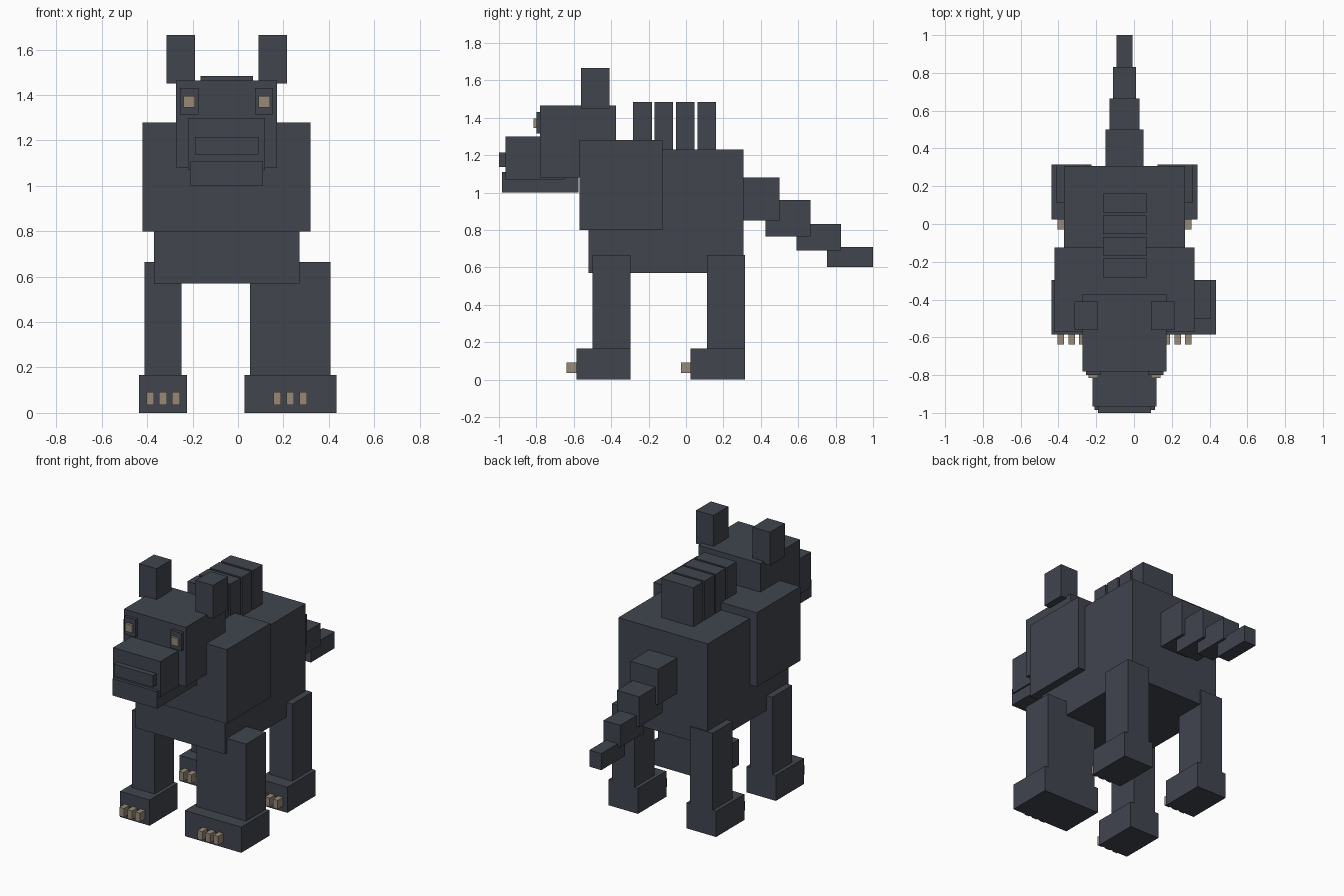
import bpy, bmesh

if "Cube" in bpy.data.objects:
    bpy.data.objects.remove(bpy.data.objects["Cube"])


def material(name, rgb):
    m = bpy.data.materials.new(name)
    m.diffuse_color = (*rgb, 1)
    m.use_nodes = True
    m.node_tree.nodes["Principled BSDF"].inputs["Base Color"].default_value = m.diffuse_color
    return m


FUR = material("charcoal fur", (0.052, 0.059, 0.076))
BONE = material("tan bone", (0.31, 0.25, 0.19))


def box(name, x, y, z, mat=FUR):
    """Box spanning the (min, max) range on each axis."""
    bm = bmesh.new()
    bmesh.ops.create_cube(bm, size=1)
    spans = (x, y, z)
    for v in bm.verts:
        v.co = [s[0] if c < 0 else s[1] for c, s in zip(v.co, spans)]
    mesh = bpy.data.meshes.new(name)
    bm.to_mesh(mesh)
    bm.free()
    mesh.materials.append(mat)
    obj = bpy.data.objects.new(name, mesh)
    bpy.context.collection.objects.link(obj)
    return obj


MID = -0.05  # centre line of the body


def centred(name, half, y, z):
    return box(name, (MID - half, MID + half), y, z)


# Torso and head
centred("body", 0.32, (-0.52, 0.307), (0.57, 1.23))
centred("chest", 0.37, (-0.57, -0.125), (0.80, 1.28))
centred("head", 0.222, (-0.78, -0.373), (1.08, 1.465))
centred("snout", 0.17, (-0.965, -0.65), (1.07, 1.30))
centred("jaw", 0.16, (-0.985, -0.575), (1.0, 1.11))
centred("nose", 0.14, (-1.0, -0.96), (1.138, 1.215))

# Ears and eyes on both sides of the head
for side, s in (("left", -1), ("right", 1)):
    def pair(name, a, b, y, z, mat=FUR):
        box(f"{side}_{name}", sorted((MID + s * a, MID + s * b)), y, z, mat)
    pair("ear", 0.14, 0.265, (-0.562, -0.41), (1.45, 1.665))
    pair("eye_socket", 0.125, 0.205, (-0.80, -0.77), (1.315, 1.43))
    pair("eye", 0.14, 0.19, (-0.816, -0.79), (1.345, 1.395), BONE)

# Row of back plates
for i in range(4):
    y = -0.283 + i * 0.1145
    centred(f"back_plate_{i + 1}", 0.115, (y, y + 0.1), (1.2, 1.483))

# Stepped tail, each piece thinner and lower
tail = [(0.10, 0.29, 0.50, 0.85, 1.08), (0.08, 0.425, 0.665, 0.765, 0.96),
        (0.06, 0.59, 0.83, 0.69, 0.833), (0.043, 0.755, 1.0, 0.603, 0.71)]
for i, (h, y0, y1, z0, z1) in enumerate(tail):
    centred(f"tail_{i + 1}", h, (y0, y1), (z0, z1))

# Legs: foot x range, foot front, leg front, back; the right front leg is broad
legs = [("front_left", -0.436, -0.224, -0.585, -0.50, -0.297),
        ("front_right", 0.028, 0.433, -0.585, -0.50, -0.297),
        ("rear_left", -0.436, -0.224, 0.025, 0.112, 0.315),
        ("rear_right", 0.124, 0.336, 0.025, 0.112, 0.315)]
for name, x0, x1, front, shin, back in legs:
    box(name + "_foot", (x0, x1), (front, back), (0, 0.166))
    box(name + "_leg", (x0 + 0.025, x1 - 0.025), (shin, back), (0.1, 0.665))
    centre = (x0 + x1) / 2
    for i in (-1, 0, 1):
        c = centre + i * 0.057
        box(f"{name}_claw_{i + 2}", (c - 0.017, c + 0.017),
            (front - 0.053, front + 0.01), (0.035, 0.092), BONE)
